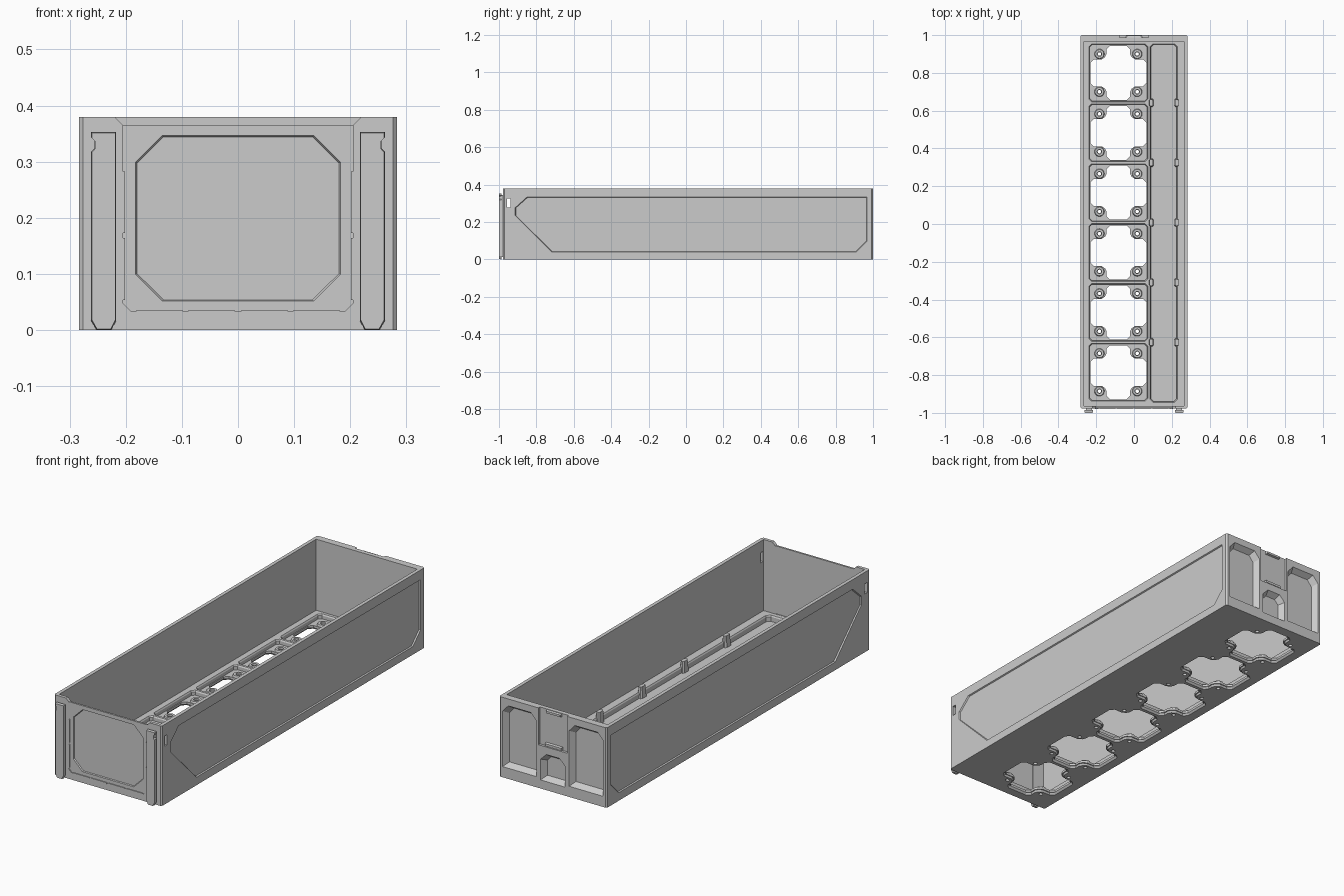
import bpy, bmesh, math

if "Cube" in bpy.data.objects:
    bpy.data.objects.remove(bpy.data.objects["Cube"])

AXES = {'x': lambda u, v, w: (w, u, v), 'y': lambda u, v, w: (u, w, v), 'z': lambda u, v, w: (u, v, w)}


def prism(bm, pts, axis, lo, hi, inset=0.0):
    """Extrude a profile along an axis; the hi end shrinks by inset on each side."""
    us, vs = [p[0] for p in pts], [p[1] for p in pts]
    cu, cv = (min(us) + max(us)) / 2, (min(vs) + max(vs)) / 2
    su = 1 - 2 * inset / (max(us) - min(us))
    sv = 1 - 2 * inset / (max(vs) - min(vs))
    f = AXES[axis]
    a = [bm.verts.new(f(u, v, lo)) for u, v in pts]
    b = [bm.verts.new(f(cu + (u - cu) * su, cv + (v - cv) * sv, hi)) for u, v in pts]
    bm.faces.new(a)
    bm.faces.new(b[::-1])
    for i in range(len(pts)):
        j = (i + 1) % len(pts)
        bm.faces.new((a[i], b[i], b[j], a[j]))


def rect(u0, u1, v0, v1, c=0.0):
    """Rectangle profile, with corners cut by c."""
    if c == 0:
        return [(u0, v0), (u1, v0), (u1, v1), (u0, v1)]
    return [(u0 + c, v0), (u1 - c, v0), (u1, v0 + c), (u1, v1 - c),
            (u1 - c, v1), (u0 + c, v1), (u0, v1 - c), (u0, v0 + c)]


def circle(u, v, r, n=20):
    return [(u + r * math.cos(2 * math.pi * i / n), v + r * math.sin(2 * math.pi * i / n)) for i in range(n)]


def flip(pts):
    return [(-u, v) for u, v in pts]


def make(name, parts):
    bm = bmesh.new()
    for p in parts:
        prism(bm, *p)
    bmesh.ops.recalc_face_normals(bm, faces=bm.faces)
    me = bpy.data.meshes.new(name)
    bm.to_mesh(me)
    bm.free()
    ob = bpy.data.objects.new(name, me)
    bpy.context.collection.objects.link(ob)
    return ob


def cut(target, parts):
    """Subtract non-overlapping prisms from the target."""
    cutter = make("cutter", parts)
    cutter.hide_render = True
    m = target.modifiers.new("cut", 'BOOLEAN')
    m.operation, m.solver, m.object = 'DIFFERENCE', 'EXACT', cutter
    bpy.context.view_layer.objects.active = target
    bpy.ops.object.modifier_apply(modifier=m.name)
    bpy.data.objects.remove(cutter)


H = 0.38
X = 0.283
FRONT, BACK = -0.978, 1.0
FLOOR, RIM = 0.02, 0.042
CELLS = [0.80 - 0.317 * i for i in range(6)]
CX = -0.083

# Box body and its open interior
body = make("drawer_body", [(rect(-X, X, FRONT, BACK, 0.007), 'z', 0, H)])
cut(body, [(rect(-0.266, 0.266, -0.963, 0.967), 'z', RIM, H + 0.1)])

# Floor pockets: six square cells and one long channel
pockets = [(rect(CX - 0.152, CX + 0.152, y - 0.149, y + 0.149, 0.012), 'z', FLOOR, RIM - 0.006) for y in CELLS]
pockets.append((rect(0.089, 0.226, -0.94, 0.95, 0.015), 'z', 0.014, RIM - 0.006))
cut(body, pockets)
lips = [(rect(CX - 0.157, CX + 0.157, y - 0.154, y + 0.154, 0.014), 'z', RIM + 0.002, RIM - 0.008, 0.006)
        for y in CELLS]
lips.append((rect(0.084, 0.231, -0.945, 0.955, 0.016), 'z', RIM + 0.002, RIM - 0.008, 0.006))
cut(body, lips)


# Cross-shaped openings in the cells, flared on the underside
def cross(y, g=0.0):
    a, b, c, e, f = 0.148 + g, 0.072 + g, 0.062 + g, 0.143 + g, 0.018
    q = [(a, b - f), (a - f, b), (c + 0.026, b), (c + 0.008, b + 0.012), (c, b + 0.028), (c, e - f), (c - f, e)]
    pts = q + [(-u, v) for u, v in q[::-1]]
    pts += [(-u, -v) for u, v in q] + [(u, -v) for u, v in q[::-1]]
    return [(CX + u, y + v) for u, v in pts]


cut(body, [(cross(y), 'z', -0.05, FLOOR + 0.01) for y in CELLS])
cut(body, [(cross(y, 0.009), 'z', -0.002, 0.009, 0.009) for y in CELLS])

# Screw holes
bosses = [(CX + sx * 0.1, y + sy * 0.1) for y in CELLS for sx in (-1, 1) for sy in (-1, 1)]
cut(body, [(circle(u, v, 0.009), 'z', -0.05, FLOOR + 0.01) for u, v in bosses])

# Recessed side panels
side = [(-0.914, 0.235), (-0.717, 0.037), (0.91, 0.037), (0.968, 0.095),
        (0.968, 0.335), (-0.85, 0.335), (-0.914, 0.277)]
cut(body, [(side, 'x', s * (X + 0.002), s * (X - 0.006), 0.004) for s in (-1, 1)])

# Slots through both sides near the front
cut(body, [(rect(-0.958, -0.938, 0.277, 0.325), 'x', s * 0.25, s * 0.3) for s in (-1, 1)])

# Front face: shallow frame, eight-sided panel, lowered top edge
cut(body, [(rect(-0.205, 0.205, 0.033, 0.4), 'y', FRONT - 0.002, FRONT + 0.003)])
cut(body, [(rect(-0.184, 0.184, 0.05, 0.348, 0.048), 'y', FRONT, FRONT + 0.008, 0.004)])
cut(body, [([(-0.235, 0.395), (-0.205, 0.365), (0.205, 0.365), (0.235, 0.395)], 'y', FRONT - 0.01, -0.95)])
cut(body, [(rect(-0.202, 0.202, RIM + 0.001, 0.4), 'y', -0.95, -0.966)])

# Lower corner gussets and retaining tabs on the front frame
make("front_frame_gussets", [([(s * 0.207, 0.031), (s * 0.188, 0.031), (s * 0.207, 0.05)], 'y',
                              FRONT - 0.001, FRONT + 0.004) for s in (-1, 1)])
tabs = [(rect(u - 0.042, u + 0.042, 0.030, 0.035), 'y', FRONT - 0.001, FRONT + 0.004)
        for u in (-0.14, -0.047, 0.047, 0.14)]
tabs += [(rect(s * 0.2035 - 0.0025, s * 0.2035 + 0.0025, z - 0.055, z + 0.055), 'y', FRONT - 0.001, FRONT + 0.004)
         for s in (-1, 1) for z in (0.109, 0.228)]
make("front_frame_tabs", tabs)

# Back face: two tall pockets, a lower pocket and the upper latch slot
tall = [(0.085, 0.05), (0.265, 0.05), (0.265, 0.315), (0.235, 0.348), (0.115, 0.348), (0.085, 0.315)]
low = [(-0.065, 0.04), (0.065, 0.04), (0.065, 0.14), (0.035, 0.17), (-0.035, 0.17), (-0.065, 0.14)]
cut(body, [(p, 'y', BACK + 0.001, BACK - 0.026, 0.018) for p in (tall, flip(tall), low)])
cut(body, [(rect(-0.076, 0.076, 0.205, 0.42), 'y', BACK + 0.001, BACK - 0.012)])
make("back_latch", [(rect(-0.045, 0.045, 0.205, 0.222), 'y', BACK - 0.014, BACK - 0.001, 0.003),
                    (rect(-0.04, 0.04, 0.362, 0.378), 'y', BACK - 0.014, BACK - 0.002, 0.003)])

# Raised rings around the screw holes
rings = make("screw_bosses", [(circle(u, v, 0.027), 'z', FLOOR - 0.002, FLOOR + 0.009, 0.004) for u, v in bosses])
cut(rings, [(circle(u, v, 0.012), 'z', 0, 0.05) for u, v in bosses])

# Divider locating blocks on both sides of the long channel
make("channel_blocks", [(rect(u - 0.013, u + 0.013, y - 0.022, y + 0.022, 0.007), 'z', 0.012, 0.068, 0.004)
                        for y in [c - 0.1585 for c in CELLS[:5]] for u in (0.091, 0.226)])

# Front hanging rails: narrow stem with a wider head and tapered foot
stem = rect(0.222, 0.255, 0.012, 0.345)
head = [(0.226, 0.0), (0.252, 0.0), (0.262, 0.017), (0.262, 0.318), (0.256, 0.324), (0.256, 0.338),
        (0.262, 0.344), (0.262, 0.353), (0.217, 0.353), (0.217, 0.017)]
for s, name in ((-1, "left"), (1, "right")):
    p, q = (head, stem) if s > 0 else (flip(head), flip(stem))
    make(name + "_front_rail", [(q, 'y', FRONT + 0.003, -0.987), (p, 'y', -0.986, -1.0, 0.0015)])
